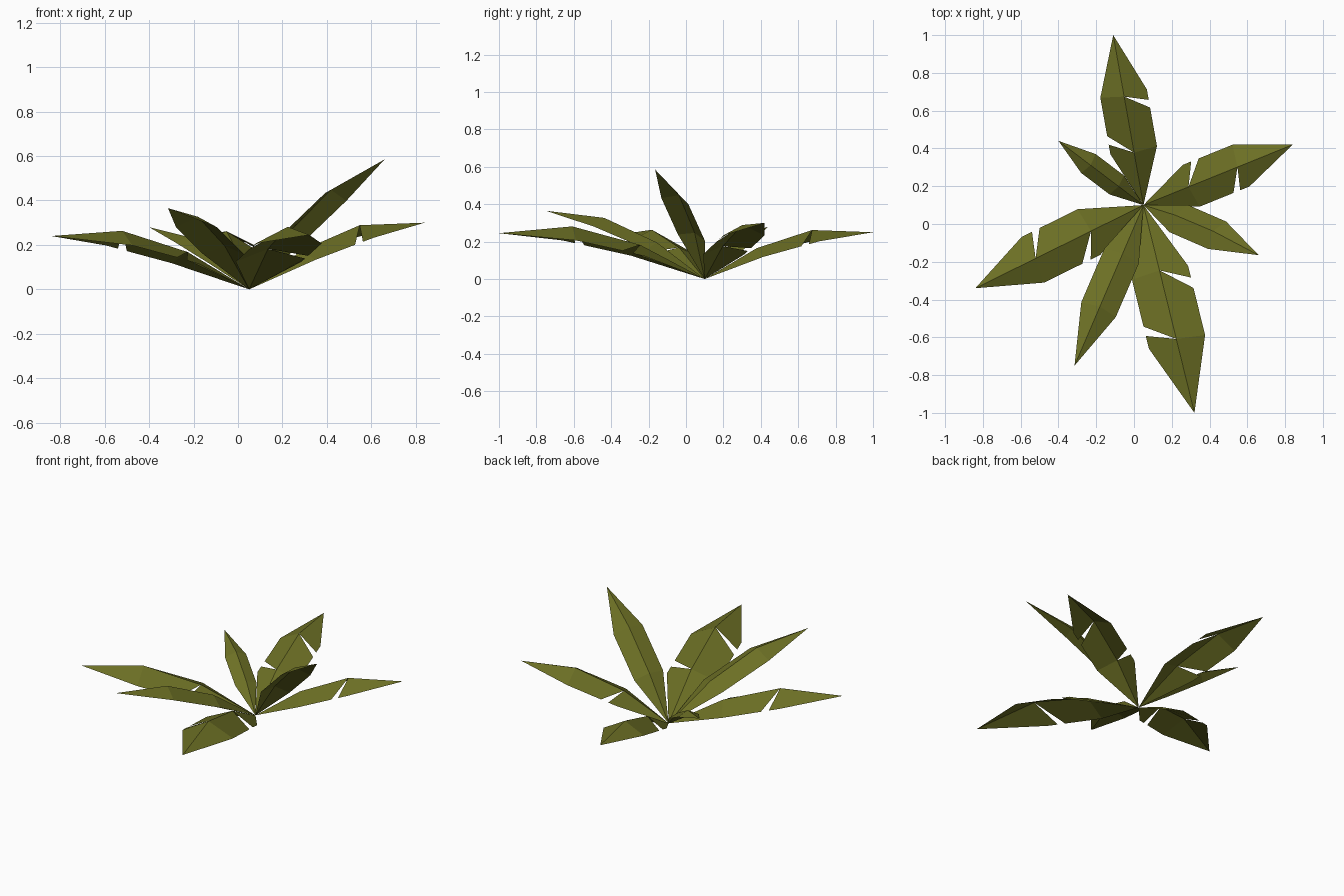
import bpy, math
from mathutils import Vector, Matrix

if "Cube" in bpy.data.objects:
    bpy.data.objects.remove(bpy.data.objects["Cube"])

green = bpy.data.materials.new("olive_green")
green.diffuse_color = (0.15, 0.16, 0.018, 1)
green.use_nodes = True
green.node_tree.nodes["Principled BSDF"].inputs["Base Color"].default_value = green.diffuse_color

BASE = Vector((0.05, 0.10, 0.0))
T1, T2 = 1 / 3, 2 / 3


def torn_leaf():
    """Unit-length broad leaf along +x, folded on its rib, one tear per side."""
    w, e = 0.132, 0.038
    rib = [(0, 0, 0), (T1, 0, 0.089), (T2, 0, 0.104), (1, 0, 0)]
    left = [(u, w, e) for u in (T1, 0.39, 0.44, T2)]
    right = [(u, -w, e) for u in (T1, 0.56, 0.605, T2)]
    faces = [(0, 1, 5, 4), (1, 2, 7, 6), (2, 3, 7),
             (0, 8, 1), (1, 8, 9, 2), (2, 10, 11, 3)]
    return rib + left + right, faces


def whole_leaf():
    """Unit-length slim leaf without tears."""
    w, e = 0.10, 0.04
    rib = [(0, 0, 0), (T1, 0, 0.08), (T2, 0, 0.09), (1, 0, 0)]
    sides = [(u, s * w, e) for s in (1, -1) for u in (T1, T2)]
    faces = [(0, 1, 4), (1, 2, 5, 4), (2, 3, 5),
             (0, 6, 1), (1, 6, 7, 2), (2, 7, 3)]
    return rib + sides, faces


def add_leaf(name, shape, tip, roll=0):
    """Place a leaf from the shared base to its tip, rolled about its length."""
    d = Vector(tip) - BASE
    az = math.atan2(d.y, d.x)
    pitch = math.atan2(d.z, math.hypot(d.x, d.y))
    m = (Matrix.Translation(BASE) @ Matrix.Rotation(az, 4, 'Z')
         @ Matrix.Rotation(-pitch, 4, 'Y')
         @ Matrix.Rotation(math.radians(roll), 4, 'X')
         @ Matrix.Scale(d.length, 4))
    verts, faces = shape
    # faces wound so that they point upward
    mesh = bpy.data.meshes.new(name)
    mesh.from_pydata([m @ Vector(v) for v in verts], [], [f[::-1] if max(f) < 0 else f for f in faces])
    mesh.update()
    for p in mesh.polygons:
        if p.normal.z < 0:
            p.flip()
    mesh.materials.append(green)
    bpy.context.collection.objects.link(bpy.data.objects.new(name, mesh))


# broad torn leaves
for i, tip in enumerate([(-0.11, 1.0, 0.25), (0.84, 0.42, 0.30),
                         (0.32, -1.0, 0.245), (-0.84, -0.34, 0.24)]):
    add_leaf(f"broad_leaf_{i + 1}", torn_leaf(), tip)

# slim whole leaves
for i, (tip, roll) in enumerate([((0.66, -0.165, 0.585), -15),
                                 ((-0.315, -0.75, 0.365), 0),
                                 ((-0.40, 0.44, 0.28), 0)]):
    add_leaf(f"slim_leaf_{i + 1}", whole_leaf(), tip, roll)
